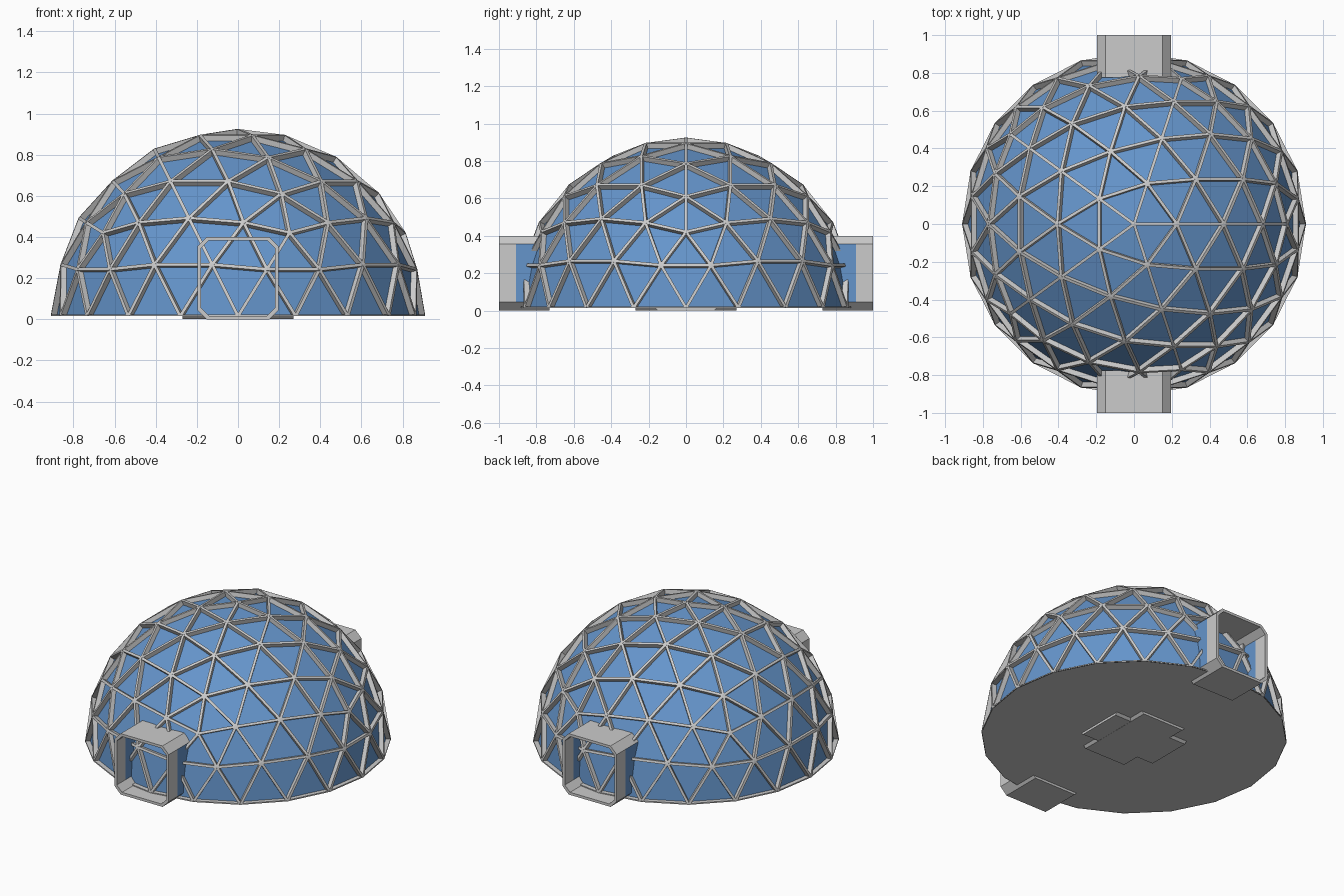
import bpy, bmesh, math
from mathutils import Vector, Matrix

if "Cube" in bpy.data.objects:
    bpy.data.objects.remove(bpy.data.objects["Cube"])

BASE_Z = 0.015
R_GLASS, R_IN, R_OUT = 0.882, 0.875, 0.91
STRUT_W = 0.016

glass_mat = bpy.data.materials.new("blue_glass")
glass_mat.diffuse_color = (0.13, 0.30, 0.60, 1)
glass_mat.use_nodes = True
glass_mat.node_tree.nodes["Principled BSDF"].inputs["Base Color"].default_value = glass_mat.diffuse_color


def finish(bm, name, mat=None):
    bmesh.ops.recalc_face_normals(bm, faces=bm.faces)
    me = bpy.data.meshes.new(name)
    bm.to_mesh(me)
    bm.free()
    ob = bpy.data.objects.new(name, me)
    bpy.context.collection.objects.link(ob)
    if mat:
        me.materials.append(mat)
    return ob


def loft(bm, a, b):
    """Closed solid between two matching loops of points."""
    va = [bm.verts.new(p) for p in a]
    vb = [bm.verts.new(p) for p in b]
    n = len(a)
    bm.faces.new(va)
    bm.faces.new(vb[::-1])
    for i in range(n):
        j = (i + 1) % n
        bm.faces.new((va[i], vb[i], vb[j], va[j]))


def prism(bm, profile, y0, y1):
    """Extrude an xz profile along y."""
    loft(bm, [(x, y0, z) for x, z in profile], [(x, y1, z) for x, z in profile])


# Glass dome: upper half of a subdivided icosahedron
bm = bmesh.new()
bmesh.ops.create_icosphere(bm, subdivisions=3, radius=1.0)
low = [f for f in bm.faces if f.calc_center_median().z < 0]
bmesh.ops.delete(bm, geom=low, context='FACES')
edges = [(e.verts[0].co.copy(), e.verts[1].co.copy()) for e in bm.edges]
for v in bm.verts:
    v.co = v.co * R_GLASS + Vector((0, 0, BASE_Z))
finish(bm, "glass_dome", glass_mat)

# Struts: one deep bar along every dome edge, trimmed flat at the base
bm = bmesh.new()
up = Vector((0, 0, BASE_Z))
for a, b in edges:
    side = (b - a).cross(a + b).normalized() * STRUT_W / 2
    ends = []
    for p in (a, b):
        ends.append([p * R_IN + side + up, p * R_OUT + side + up,
                     p * R_OUT - side + up, p * R_IN - side + up])
    loft(bm, *ends)
bmesh.ops.bisect_plane(bm, geom=bm.verts[:] + bm.edges[:] + bm.faces[:],
                       plane_co=(0, 0, BASE_Z), plane_no=(0, 0, -1), clear_outer=True)
finish(bm, "dome_struts")

# Base floor: twenty-sided plate under the dome
bm = bmesh.new()
bmesh.ops.create_circle(bm, cap_ends=True, segments=20, radius=0.908,
                        matrix=Matrix.Translation((0, 0, BASE_Z)))
finish(bm, "base_floor")

# Cross-shaped foot below the centre
for name, turn in (("centre_foot_a", 0), ("centre_foot_b", math.pi / 2)):
    bm = bmesh.new()
    z0 = 0 if turn == 0 else 0.0005
    prism(bm, [(-0.15, z0), (0.15, z0), (0.165, BASE_Z), (-0.165, BASE_Z)], -0.27, 0.27)
    bmesh.ops.rotate(bm, verts=bm.verts, matrix=Matrix.Rotation(turn, 3, 'Z'))
    finish(bm, name)


# Entrance tunnels: chamfered square section
def octagon(w, z0, z1, c):
    return [(-w + c, z0), (w - c, z0), (w, z0 + c), (w, z1 - c),
            (w - c, z1), (-w + c, z1), (-w, z1 - c), (-w, z0 + c)]


outer = octagon(0.197, 0.0, 0.4, 0.045)
inner = octagon(0.180, 0.017, 0.383, 0.038)

for label, s in (("front", -1), ("back", 1)):
    frame, panes = bmesh.new(), bmesh.new()
    for i in range(8):
        j = (i + 1) % 8
        wall = [outer[i], outer[j], inner[j], inner[i]]
        if i in (2, 6):          # side walls: grey end, glass behind
            prism(frame, wall, s * 0.91, s * 1.0)
            prism(panes, wall, s * 0.78, s * 0.91)
        elif i in (3, 4, 5):     # roof
            prism(frame, wall, s * 0.775, s * 1.0)
        else:                    # floor
            prism(frame, wall, s * 0.73, s * 1.0)
    finish(frame, label + "_tunnel_frame")
    finish(panes, label + "_tunnel_glass", glass_mat)
